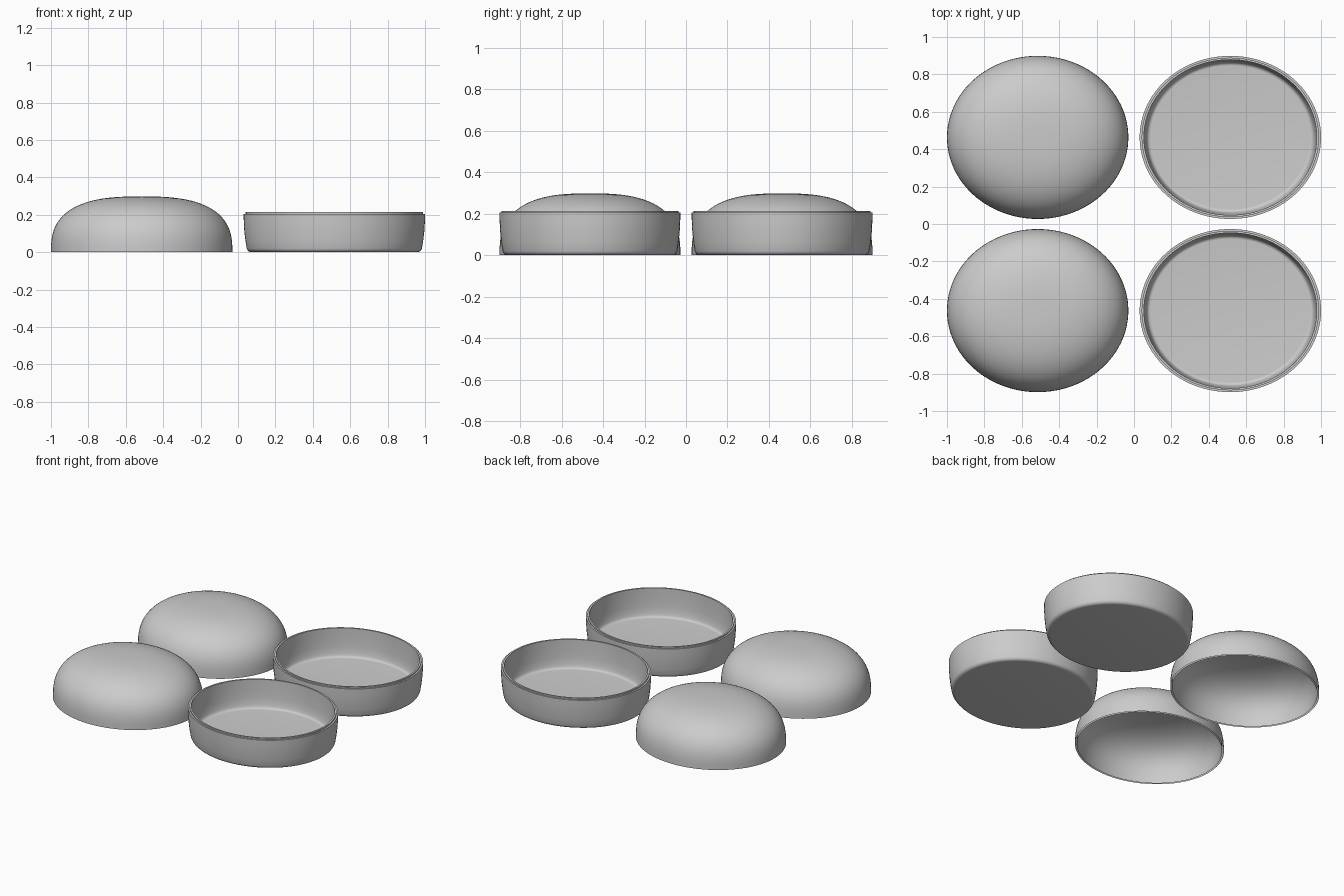
import bpy
import bmesh
from math import cos, sin, pi, radians
from mathutils import Vector

cube = bpy.data.objects.get("Cube")
if cube:
    bpy.data.objects.remove(cube, do_unlink=True)

RX, RY = 0.485, 0.436          # half width and half depth of each oval
CX, CY = 0.515, 0.463          # spacing of the four pieces
DOME_H, WALL = 0.298, 0.012
SEGMENTS = 96

grey = bpy.data.materials.new("plain grey")
grey.use_nodes = True
grey.diffuse_color = (0.6, 0.6, 0.6, 1)
grey.node_tree.nodes["Principled BSDF"].inputs["Base Color"].default_value = (0.6, 0.6, 0.6, 1)


def lathe(name, profile):
    """Spin a (radius, z) profile round z and squash it to an oval."""
    bm = bmesh.new()
    verts = [bm.verts.new((r, 0, z)) for r, z in profile]
    edges = [bm.edges.new(pair) for pair in zip(verts, verts[1:])]
    bmesh.ops.spin(bm, geom=verts + edges, cent=(0, 0, 0), axis=(0, 0, 1),
                   angle=2 * pi, steps=SEGMENTS)
    bmesh.ops.remove_doubles(bm, verts=bm.verts, dist=1e-5)
    bmesh.ops.scale(bm, vec=Vector((1, RY / RX, 1)), verts=bm.verts)
    bmesh.ops.recalc_face_normals(bm, faces=bm.faces)
    mesh = bpy.data.meshes.new(name)
    bm.to_mesh(mesh)
    bm.free()
    mesh.shade_smooth()
    mesh.set_sharp_from_angle(angle=radians(35))
    mesh.materials.append(grey)
    return mesh


def dome_curve(radius, height, steps=28, power=2.7):
    """Squarish quarter oval from the rim up to the pole."""
    angles = [pi / 2 * i / steps for i in range(steps)]
    return [(radius * cos(a) ** (2 / power), height * sin(a) ** (2 / power))
            for a in angles] + [(0, height)]


def fillet(r, z, size, steps=6):
    """Rounded corner from a floor up into a wall."""
    return [(r + size * sin(a), z + size * (1 - cos(a)))
            for a in (radians(75) * i / steps for i in range(steps + 1))]


# Hollow domed lid
outer = dome_curve(RX, DOME_H)
inner = dome_curve(RX - WALL, DOME_H - WALL)
lid = lathe("lid", outer + inner[::-1])

# Shallow tray with a stepped lip that fits inside the lid
outside = [(0, 0)] + fillet(0.443, 0, 0.026) + [
    (0.475, 0.06), (0.481, 0.11), (0.484, 0.16), (RX, 0.205)]
lip = [(0.474, 0.205), (0.474, 0.214), (0.462, 0.214)]
inside = [(0.461, 0.15), (0.457, 0.09), (0.452, 0.05)] + fillet(0.426, 0.02, 0.022)[::-1] + [(0, 0.02)]
tray = lathe("tray", outside + lip + inside)

# Lids on the right, trays on the left, one pair behind the other
for row, y in (("front", -CY), ("back", CY)):
    for part, mesh, x in (("lid", lid, -CX), ("tray", tray, CX)):
        obj = bpy.data.objects.new(f"{row}_{part}", mesh)
        obj.location = (x, y, 0)
        bpy.context.collection.objects.link(obj)
